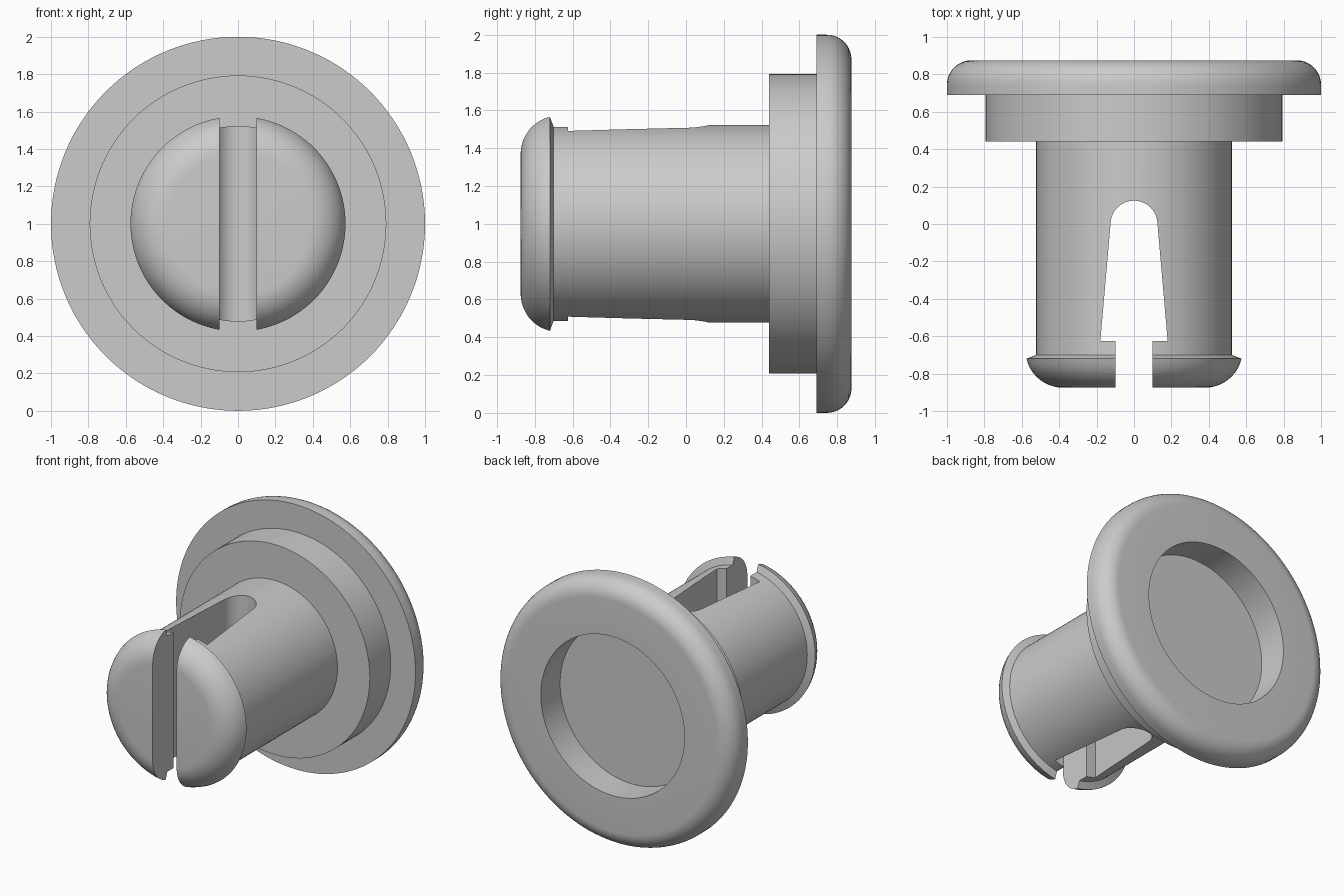
import bpy, bmesh, math

if "Cube" in bpy.data.objects:
    bpy.data.objects.remove(bpy.data.objects["Cube"])

SEGMENTS = 128
CENTRE_Z = 1.0


def arc(cx, cy, radius, start, end, steps):
    """Points on a circular arc, angles in degrees."""
    points = []
    for i in range(steps + 1):
        a = math.radians(start + (end - start) * i / steps)
        points.append((cx + radius * math.cos(a), cy + radius * math.sin(a)))
    return points


def make_object(name, bm):
    bmesh.ops.recalc_face_normals(bm, faces=bm.faces)
    mesh = bpy.data.meshes.new(name)
    bm.to_mesh(mesh)
    bm.free()
    obj = bpy.data.objects.new(name, mesh)
    bpy.context.collection.objects.link(obj)
    return obj


def lathe(name, profile):
    """Spin (radius, y) points around the y axis and cap both ends."""
    bm = bmesh.new()
    rings = []
    for r, y in profile:
        rings.append([bm.verts.new((r * math.cos(t), y, CENTRE_Z + r * math.sin(t)))
                      for t in (2 * math.pi * k / SEGMENTS for k in range(SEGMENTS))])
    for a, b in zip(rings, rings[1:]):
        for k in range(SEGMENTS):
            n = (k + 1) % SEGMENTS
            bm.faces.new((a[k], a[n], b[n], b[k]))
    bm.faces.new(rings[0])
    bm.faces.new(rings[-1])
    return make_object(name, bm)


def prism(name, outline, z0, z1):
    """Extrude an (x, y) outline from z0 to z1."""
    bm = bmesh.new()
    face = bm.faces.new([bm.verts.new((x, y, z0)) for x, y in outline])
    extruded = bmesh.ops.extrude_face_region(bm, geom=[face])["geom"]
    top = [v for v in extruded if isinstance(v, bmesh.types.BMVert)]
    bmesh.ops.translate(bm, verts=top, vec=(0, 0, z1 - z0))
    return make_object(name, bm)


# Plug body: snap head, shaft, collar, rounded flange and round recess in the back
profile = arc(0.38, -0.675, 0.2, -90, -13, 10)
profile += [(0.523, -0.70), (0.523, 0.44), (0.793, 0.44), (0.793, 0.69), (1.0, 0.69)]
profile += arc(0.87, 0.745, 0.13, 0, 90, 10)
profile += [(0.60, 0.875), (0.60, 0.645)]
plug = lathe("snap_plug", profile)

# Slot: narrow mouth, wider tapered relief and rounded end
outline = [(-0.1, -1.0), (0.1, -1.0), (0.1, -0.625), (0.18, -0.625)]
outline += arc(0, 0, 0.125, 5, 175, 20)
outline += [(-0.18, -0.625), (-0.1, -0.625)]
slot = prism("slot_cutter", outline, 0.2, 1.8)
slot.hide_render = True

cut = plug.modifiers.new("slot", "BOOLEAN")
cut.operation = "DIFFERENCE"
cut.solver = "EXACT"
cut.object = slot

# Apply the cut, then smooth the round surfaces
bpy.context.view_layer.objects.active = plug
plug.select_set(True)
bpy.ops.object.modifier_apply(modifier=cut.name)
bpy.data.objects.remove(slot)
bpy.ops.object.shade_smooth_by_angle(angle=math.radians(30))
